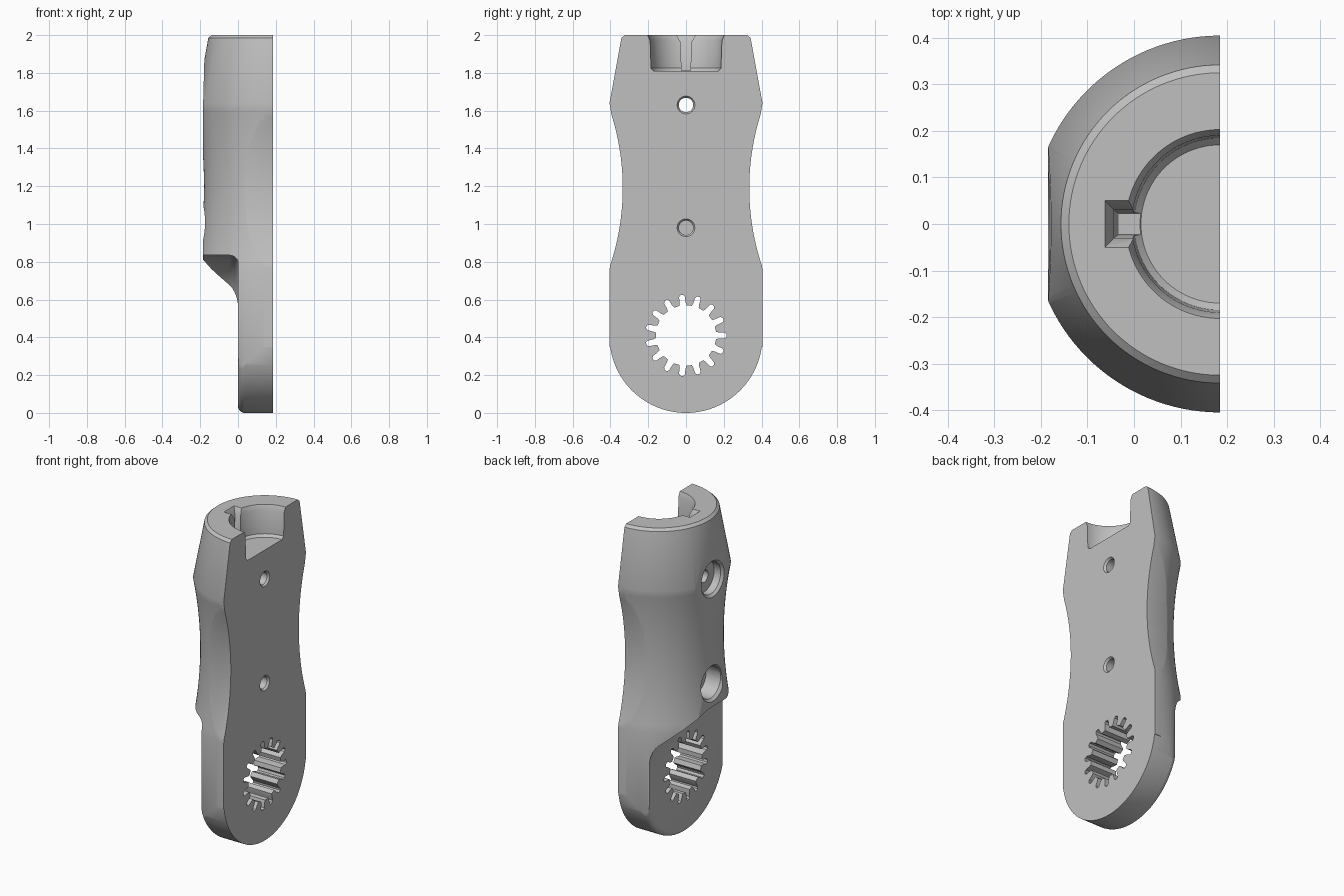
import bpy, bmesh
from math import sin, cos, pi, radians
from mathutils import Vector

if "Cube" in bpy.data.objects:
    bpy.data.objects.remove(bpy.data.objects["Cube"], do_unlink=True)

FLAT = 0.185      # flat mating face, also the axis of the round body
RADIUS = 0.405

grey = bpy.data.materials.new("plain_grey")
grey.use_nodes = True
grey.diffuse_color = (0.53, 0.53, 0.53, 1)
grey.node_tree.nodes["Principled BSDF"].inputs["Base Color"].default_value = (0.53, 0.53, 0.53, 1)


def make(name, bm):
    bm.normal_update()
    bmesh.ops.recalc_face_normals(bm, faces=bm.faces)
    if bm.calc_volume(signed=True) < 0:
        bmesh.ops.reverse_faces(bm, faces=bm.faces)
    mesh = bpy.data.meshes.new(name)
    bm.to_mesh(mesh)
    bm.free()
    mesh.materials.append(grey)
    obj = bpy.data.objects.new(name, mesh)
    bpy.context.collection.objects.link(obj)
    return obj


def bridge(bm, rings):
    """Close a stack of equal rings into a solid."""
    bm.faces.new(rings[0])
    bm.faces.new(rings[-1])
    for lo, hi in zip(rings, rings[1:]):
        for i in range(len(lo)):
            j = (i + 1) % len(lo)
            bm.faces.new((lo[i], lo[j], hi[j], hi[i]))


def prism(name, points, start, end, axis="x", bevel_at=None, width=0.04):
    """Extrude a profile along x (points are y, z) or y (points are x, z)."""
    bm = bmesh.new()
    place = (lambda t, p: (t, p[0], p[1])) if axis == "x" else (lambda t, p: (p[0], t, p[1]))
    bridge(bm, [[bm.verts.new(place(t, p)) for p in points] for t in (start, end)])
    if bevel_at is not None:
        bm.normal_update()
        bmesh.ops.recalc_face_normals(bm, faces=bm.faces)
        edges = [e for e in bm.edges if all(abs(v.co.x - bevel_at) < 1e-5 for v in e.verts)]
        bmesh.ops.bevel(bm, geom=edges, offset=width, segments=5, profile=0.5, affect="EDGES")
    return make(name, bm)


def revolve(name, profile, steps=128):
    """Turned solid about the vertical axis on the flat face."""
    bm = bmesh.new()
    bridge(bm, [[bm.verts.new((FLAT + r * cos(2 * pi * i / steps), r * sin(2 * pi * i / steps), z))
                 for i in range(steps)] for r, z in profile])
    return make(name, bm)


def loft(name, sections):
    """Stack of rectangles: x min, x max, half width, z."""
    bm = bmesh.new()
    bridge(bm, [[bm.verts.new(c) for c in ((a, -w, z), (b, -w, z), (b, w, z), (a, w, z))]
                for a, b, w, z in sections])
    return make(name, bm)


def rod(name, radius, start, end, y=0, z=0, steps=48, end_radius=None):
    """Cylinder or cone along x."""
    bm = bmesh.new()
    rings = []
    for x, r in ((start, radius), (end, end_radius or radius)):
        rings.append([bm.verts.new((x, y + r * cos(2 * pi * i / steps), z + r * sin(2 * pi * i / steps)))
                      for i in range(steps)])
    bridge(bm, rings)
    return make(name, bm)


def combine(target, tool, operation="DIFFERENCE"):
    mod = target.modifiers.new("combine", "BOOLEAN")
    mod.operation = operation
    mod.solver = "EXACT"
    mod.object = tool
    bpy.context.view_layer.objects.active = target
    bpy.ops.object.modifier_apply(modifier=mod.name)
    bpy.data.objects.remove(tool, do_unlink=True)


# Thick upper grip, back face leaning in slightly near the top
handle = prism("handle_half", [(-0.185, 0.35), (-0.185, 1.62), (-0.172, 2.1), (0.3, 2.1), (0.3, 0.35)],
               -0.5, 0.5, axis="y")

# Step above the tongue: level on one side, curved around the gear centre on the other
arc = [(0.43 * sin(pi / 2 * i / 32), 0.405 + 0.43 * cos(pi / 2 * i / 32)) for i in range(33)]
combine(handle, prism("step_cutter", [(-0.6, 0.835)] + arc + [(0.43, -0.3), (-0.6, -0.3)],
                      -0.6, 0.004, bevel_at=0.004, width=0.05))

# Round-ended tongue with a softened back edge
bottom = [(RADIUS * cos(pi + pi * i / 64), RADIUS + RADIUS * sin(pi + pi * i / 64)) for i in range(65)]
combine(handle, prism("tongue", bottom + [(RADIUS, 1.0), (-RADIUS, 1.0)], 0, 0.32,
                      bevel_at=0, width=0.035), "UNION")

# Turned outer shape: waisted middle, tapered and chamfered top, split on the flat face
waist = [(0.365 + 0.04 * (i / 10) ** 2, 1.2 + 0.044 * i) for i in range(-10, 11)]
combine(handle, revolve("envelope", [(RADIUS, -0.1)] + waist + [(0.342, 1.985), (0.325, 2.0)]),
        "INTERSECT")
combine(handle, loft("split_cutter", [(FLAT, 1, 1, -1), (FLAT, 1, 1, 3)]))

# Finger scoops on both sides
for side in (-1, 1):
    combine(handle, rod("scoop_cutter", 1.295, -0.6, 0.6, y=side * (0.335 + 1.295), z=1.19, steps=192))

# Keyed socket in the top
combine(handle, revolve("socket_cutter", [(0.17, 1.81), (0.185, 1.825), (0.19, 1.97),
                                          (0.203, 2.0), (0.212, 2.02)], 96))
combine(handle, loft("key_cutter", [(-0.033, 0.06, 0.023, 1.812), (-0.043, 0.06, 0.03, 1.965),
                                    (-0.062, 0.06, 0.05, 2.0), (-0.073, 0.06, 0.061, 2.02)]))

# Screw holes, eased at the flat face, with chamfered counterbores in the back
for height, floor in ((1.63, -0.125), (0.98, -0.07)):
    combine(handle, rod("screw_cutter", 0.038, -0.5, 0.5, z=height))
    combine(handle, rod("rim_cutter", 0.036, 0.17, 0.2, z=height, end_radius=0.058))
    combine(handle, rod("counterbore_cutter", 0.098, -0.5, floor, z=height))
    combine(handle, rod("chamfer_cutter", 0.128, -0.2, -0.165, z=height, end_radius=0.093))

# Toothed hole through the tongue
slot = [(0.16, -0.12), (0.175, -0.09), (0.205, -0.075), (0.215, -0.035),
        (0.215, 0.035), (0.205, 0.075), (0.175, 0.09), (0.16, 0.12)]
teeth = []
for i in range(15):
    for r, a in slot:
        t = radians(24 * i) + a
        teeth.append((r * cos(t), RADIUS + 0.005 + r * sin(t)))
combine(handle, prism("gear_cutter", teeth, -0.5, 0.5))

# Smooth curved walls, keep real edges crisp
bpy.ops.object.select_all(action="DESELECT")
handle.select_set(True)
bpy.context.view_layer.objects.active = handle
bpy.ops.object.shade_smooth_by_angle(angle=radians(30))
